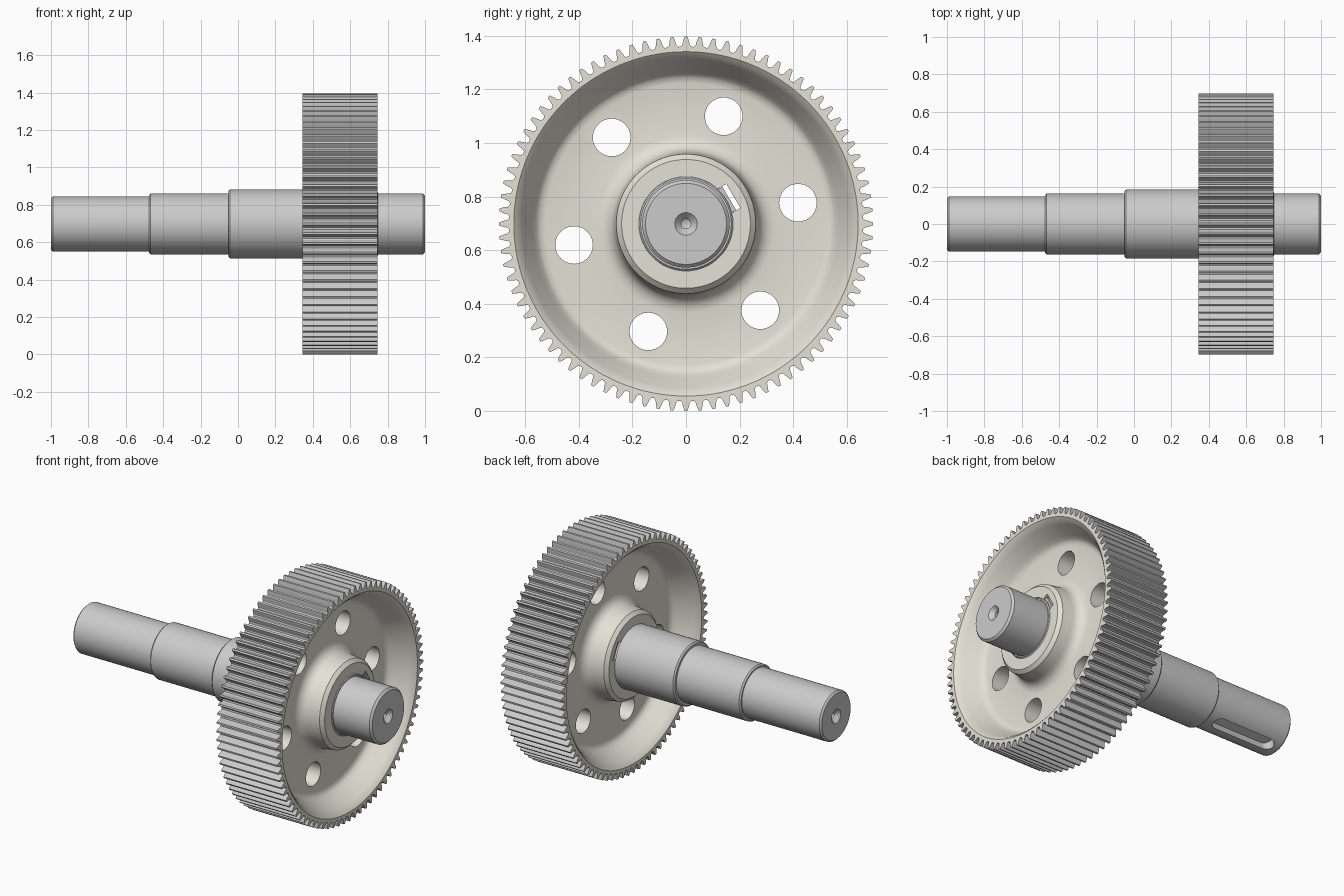
import bpy, bmesh, math
from math import pi, sin, cos, radians
from mathutils import Matrix

if "Cube" in bpy.data.objects:
    bpy.data.objects.remove(bpy.data.objects["Cube"])

AXIS_Z = 0.698          # height of the shaft axis
G0, G1 = 0.345, 0.745   # gear faces along x

beige = bpy.data.materials.new("wheel_beige")
beige.diffuse_color = (0.78, 0.75, 0.67, 1)
beige.use_nodes = True
beige.node_tree.nodes["Principled BSDF"].inputs["Base Color"].default_value = beige.diffuse_color


def make(name, bm, mats=()):
    bmesh.ops.remove_doubles(bm, verts=bm.verts, dist=1e-6)
    bmesh.ops.recalc_face_normals(bm, faces=bm.faces)
    me = bpy.data.meshes.new(name)
    bm.to_mesh(me)
    bm.free()
    for m in mats:
        me.materials.append(m)
    ob = bpy.data.objects.new(name, me)
    ob.location.z = AXIS_Z
    bpy.context.collection.objects.link(ob)
    return ob


def activate(ob):
    bpy.ops.object.select_all(action='DESELECT')
    ob.select_set(True)
    bpy.context.view_layer.objects.active = ob


def cut(ob, cutter):
    activate(ob)
    mod = ob.modifiers.new("cut", 'BOOLEAN')
    mod.operation, mod.solver, mod.object = 'DIFFERENCE', 'EXACT', cutter
    bpy.ops.object.modifier_apply(modifier=mod.name)
    bpy.data.objects.remove(cutter)


def smooth(ob):
    activate(ob)
    bpy.ops.object.shade_smooth_by_angle(angle=radians(30))


def skin(bm, rings, closed):
    """Join rings of (x, y, z) points into a surface round the x axis."""
    loops = [[bm.verts.new(p) for p in ring] for ring in rings]
    n, m = len(loops[0]), len(loops)
    out = []
    for i in range(m if closed else m - 1):
        a, b = loops[i], loops[(i + 1) % m]
        out.append([bm.faces.new((a[j], a[(j + 1) % n], b[(j + 1) % n], b[j])) for j in range(n)])
    return out


def ring(x, r, angles):
    return [(x, r * cos(a), r * sin(a)) for a in angles]


def block(name, x0, x1, r0, r1, width, angle, rounded=False):
    """Bar along the shaft at a given angle, with optional round ends."""
    h = width / 2
    if rounded:
        arc = [radians(-90 + 15 * i) for i in range(13)]
        pts = [(x1 - h + h * cos(a), h * sin(a)) for a in arc]
        pts += [(x0 + h - h * cos(a), -h * sin(a)) for a in arc]
    else:
        pts = [(x0, -h), (x1, -h), (x1, h), (x0, h)]
    bm = bmesh.new()
    lo = [bm.verts.new((x, r0, w)) for x, w in pts]
    hi = [bm.verts.new((x, r1, w)) for x, w in pts]
    n = len(pts)
    bm.faces.new(lo)
    bm.faces.new(hi)
    for i in range(n):
        bm.faces.new((lo[i], lo[(i + 1) % n], hi[(i + 1) % n], hi[i]))
    bmesh.ops.transform(bm, matrix=Matrix.Rotation(radians(angle), 4, 'X'), verts=bm.verts)
    return make(name, bm)


# Stepped shaft with chamfers and a centre drilling in each end
profile = [(-0.93, 0), (-0.94, 0.018), (-0.975, 0.018), (-1, 0.042),
           (-1, 0.137), (-0.99, 0.147), (-0.475, 0.147),
           (-0.475, 0.155), (-0.467, 0.163), (-0.05, 0.163),
           (-0.05, 0.177), (-0.042, 0.185), (G0, 0.185),
           (G0, 0.175), (0.742, 0.175), (0.748, 0.169), (0.748, 0.163),
           (0.988, 0.163), (1, 0.151),
           (1, 0.042), (0.975, 0.018), (0.94, 0.018), (0.93, 0)]
circle = [2 * pi * i / 96 for i in range(96)]
bm = bmesh.new()
skin(bm, [ring(x, r, circle) for x, r in profile], False)
bmesh.ops.dissolve_degenerate(bm, edges=bm.edges, dist=1e-6)
shaft = make("shaft", bm)
cut(shaft, block("slot_cutter", -0.95, -0.53, 0.095, 0.2, 0.08, -72, True))
smooth(shaft)

# Gear outline: one tooth as (fraction of pitch, radius), repeated
TEETH = 84
half = [(-0.40, 0.661), (-0.28, 0.667), (-0.22, 0.680), (-0.15, 0.691), (-0.10, 0.698)]
tooth = half + [(-f, r) for f, r in reversed(half)]
outline = [(2 * pi * (t + f) / TEETH, r) for t in range(TEETH) for f, r in tooth]
angles = [a for a, r in outline]

# Gear side as (depth from face, radius): hub, fillet, web, fillet, rim
side = [(0, 0.1755), (0, 0.24), (0.02, 0.26), (0.085, 0.268)]
side += [(0.085 + 0.06 * sin(radians(a)), 0.33 - 0.062 * cos(radians(a))) for a in (22, 45, 68, 90)]
side += [(0.145, 0.525), (0.140, 0.545), (0.128, 0.558), (0.105, 0.572),
         (0.035, 0.612), (0.015, 0.625), (0, 0.642)]


def teeth_ring(x):
    return [(x, r * cos(a), r * sin(a)) for a, r in outline]


rings = [ring(G1 - d, r, angles) for d, r in side] + [teeth_ring(G1), teeth_ring(G0)]
rings += [ring(G0 + d, r, angles) for d, r in reversed(side)]
bm = bmesh.new()
strips = skin(bm, rings, True)
for f in strips[len(side)]:      # tooth flanks stay grey
    f.material_index = 1
gear = make("gear_wheel", bm, (beige, None))

# Six lightening holes through the web
bm = bmesh.new()
for k in range(6):
    a = radians(10.7 + 60 * k)
    place = Matrix.Translation((0.545, 0.425 * cos(a), 0.425 * sin(a))) @ Matrix.Rotation(pi / 2, 4, 'Y')
    bmesh.ops.create_cone(bm, cap_ends=True, segments=48, radius1=0.07, radius2=0.07,
                          depth=0.3, matrix=place)
holes = make("hole_cutter", bm, (beige,))
cut(gear, holes)

# Keyway in the hub
cut(gear, block("keyway_cutter", 0.3, 0.8, 0.1, 0.205, 0.104, 30.5))
smooth(gear)

# Key between shaft and hub
block("key", 0.36, 0.735, 0.13, 0.187, 0.1, 30.5)
